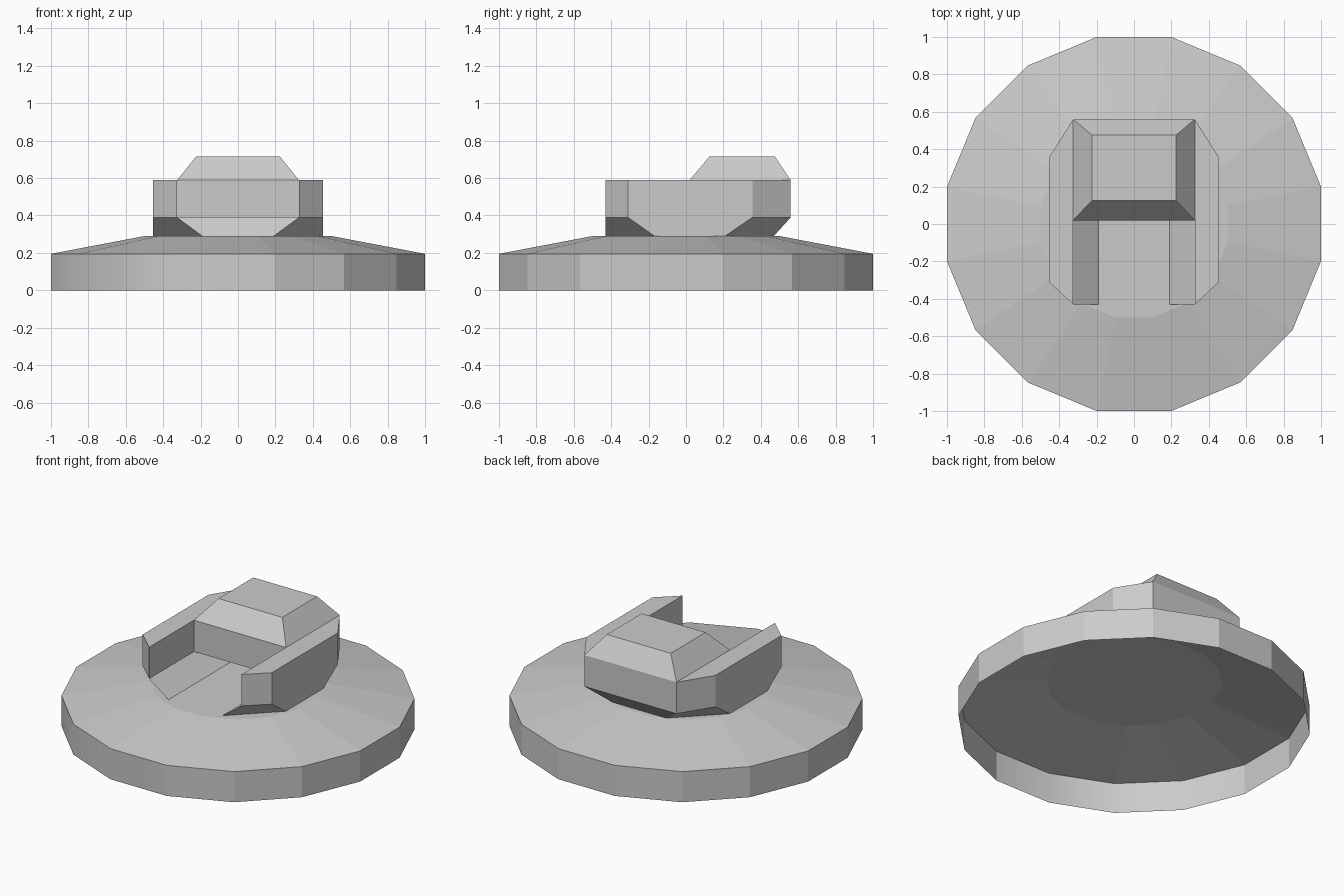
import bpy, bmesh, math

if "Cube" in bpy.data.objects:
    bpy.data.objects.remove(bpy.data.objects["Cube"])

grey = bpy.data.materials.new("plain_grey")
grey.diffuse_color = (0.6, 0.6, 0.6, 1)
grey.use_nodes = True
grey.node_tree.nodes["Principled BSDF"].inputs["Base Color"].default_value = grey.diffuse_color


def loft(name, rings, closed=True, cap_top=True, cap_bottom=False):
    """Skin a stack of counter-clockwise rings of (x, y, z) points, bottom to top."""
    bm = bmesh.new()
    loops = [[bm.verts.new(p) for p in ring] for ring in rings]
    n = len(loops[0])
    for low, high in zip(loops, loops[1:]):
        for i in range(n if closed else n - 1):
            j = (i + 1) % n
            bm.faces.new((low[i], low[j], high[j], high[i]))
    if cap_top:
        bm.faces.new(loops[-1])
    if cap_bottom:
        bm.faces.new(loops[0][::-1])
    mesh = bpy.data.meshes.new(name)
    bm.normal_update()
    bm.to_mesh(mesh)
    bm.free()
    mesh.materials.append(grey)
    obj = bpy.data.objects.new(name, mesh)
    bpy.context.collection.objects.link(obj)
    return obj


def polygon(apothem, z, sides=16):
    r = apothem / math.cos(math.pi / sides)
    return [(r * math.cos((i + 0.5) * 2 * math.pi / sides),
             r * math.sin((i + 0.5) * 2 * math.pi / sides), z) for i in range(sides)]


def at(points, z):
    return [(x, y, z) for x, y in points]


def rect(x, y0, y1, z):
    return [(-x, y0, z), (x, y0, z), (x, y1, z), (-x, y1, z)]


# Sixteen-sided base, open underneath, with a shallow sloped top
base = loft("base_disc", [polygon(1, 0), polygon(1, 0.195), polygon(0.5, 0.29)])
# The four wall faces from the front round to the left are smooth
for face in base.data.polygons:
    nx, ny, nz = face.normal
    angle = math.degrees(math.atan2(ny, nx))
    face.use_smooth = abs(nz) < 0.1 and -165 < angle < -80

# Side walls with chamfered ends, undercut at the corners
foot = [(0.19, -0.43), (0.455, -0.17), (0.455, 0.21), (0.19, 0.47)]
body = [(0.325, -0.43), (0.455, -0.31), (0.455, 0.355), (0.325, 0.56)]
wall = loft("side_walls", [at(foot, 0.291), at(body, 0.39), at(body, 0.59)])
wall.modifiers.new("mirror", "MIRROR").use_mirror_merge = False

# Sloped panel under the rear of the cabin
loft("rear_panel", [[(0.19, 0.47, 0.291), (-0.19, 0.47, 0.291)],
                    [(0.325, 0.56, 0.39), (-0.325, 0.56, 0.39)]],
     closed=False, cap_top=False)

# Cabin bridging the walls, with a bevelled roof
loft("cabin", [rect(0.325, 0.02, 0.56, 0.39), rect(0.325, 0.02, 0.56, 0.59),
               rect(0.225, 0.125, 0.475, 0.715)], cap_bottom=True)
